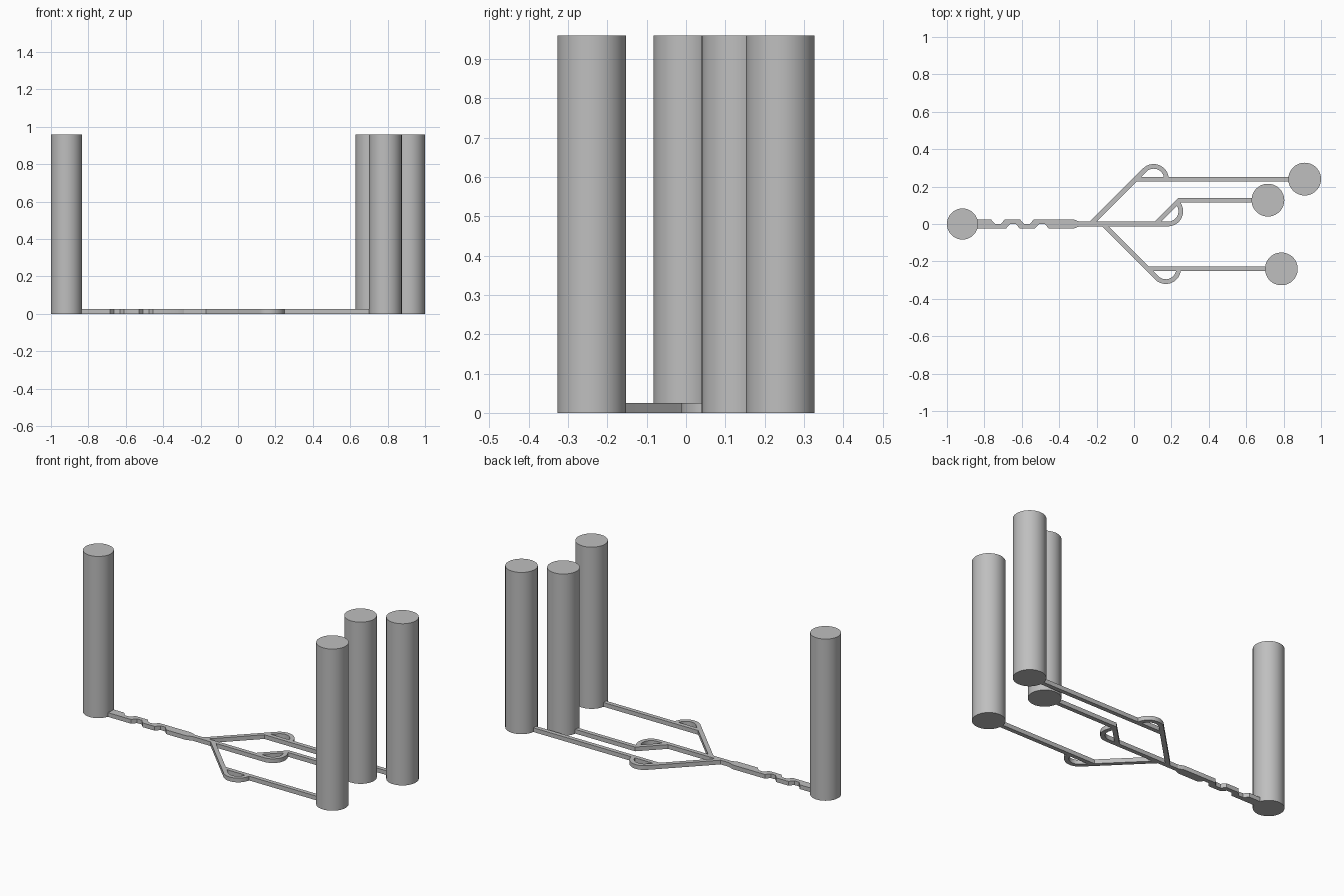
import bpy, bmesh
from math import cos, sin, radians
from mathutils import Vector

if "Cube" in bpy.data.objects:
    bpy.data.objects.remove(bpy.data.objects["Cube"], do_unlink=True)

grey = bpy.data.materials.new("plain_grey")
grey.use_nodes = True
colour = (0.52, 0.52, 0.52, 1)
grey.diffuse_color = colour
grey.node_tree.nodes["Principled BSDF"].inputs["Base Color"].default_value = colour

THICK, HALF, TALL, LOOP = 0.025, 0.0125, 0.96, 0.068


def finish(obj):
    obj.data.materials.append(grey)
    bpy.ops.object.select_all(action="DESELECT")
    obj.select_set(True)
    bpy.context.view_layer.objects.active = obj
    bpy.ops.object.shade_smooth_by_angle(angle=radians(30))


def plate(name, outline):
    """Extrude a flat outline up from the ground."""
    bm = bmesh.new()
    face = bm.faces.new([bm.verts.new((x, y, 0)) for x, y in outline])
    top = bmesh.ops.extrude_face_region(bm, geom=[face])["geom"]
    bmesh.ops.translate(bm, vec=(0, 0, THICK),
                        verts=[v for v in top if isinstance(v, bmesh.types.BMVert)])
    bmesh.ops.recalc_face_normals(bm, faces=bm.faces)
    mesh = bpy.data.meshes.new(name)
    bm.to_mesh(mesh)
    bm.free()
    obj = bpy.data.objects.new(name, mesh)
    bpy.context.collection.objects.link(obj)
    finish(obj)


def channel(name, path):
    """Constant-width strip with mitred corners along a path."""
    pts = [Vector(p) for p in path]
    dirs = [(b - a).normalized() for a, b in zip(pts, pts[1:])]
    left, right = [], []
    for i, p in enumerate(pts):
        d0, d1 = dirs[max(i - 1, 0)], dirs[min(i, len(dirs) - 1)]
        t = (d0 + d1).normalized()
        side = Vector((-t.y, t.x)) * HALF / t.dot(d0)
        left.append(p + side)
        right.append(p - side)
    plate(name, left + right[::-1])


def arc(cx, cy, start, end, steps=20):
    angles = [radians(start + (end - start) * i / steps) for i in range(steps + 1)]
    return [(cx + LOOP * cos(a), cy + LOOP * sin(a)) for a in angles]


def column(name, x, y, r):
    bpy.ops.mesh.primitive_cylinder_add(vertices=64, radius=r, depth=TALL,
                                        location=(x, y, TALL / 2))
    obj = bpy.context.object
    obj.name = name
    finish(obj)


# Port columns
column("inlet_column", -0.917, 0, 0.083)
column("back_outlet_column", 0.9125, 0.24, 0.0875)
column("middle_outlet_column", 0.716, 0.1275, 0.0875)
column("front_outlet_column", 0.788, -0.24, 0.0875)


# Mixing channel with staggered notches on both edges
def notches(starts, edge):
    pts = []
    for s in starts:
        pts += [(s, edge), (s + 0.022, 0), (s + 0.053, 0), (s + 0.075, edge)]
    return pts


upper = [(-0.9, 0.025)] + notches((-0.765, -0.61), 0.025) + [(-0.325, 0.025), (-0.29, HALF)]
lower = [(-0.9, -0.025)] + notches((-0.685, -0.53), -0.025) + [(-0.325, -0.025), (-0.29, -HALF)]
plate("mixing_channel", upper + lower[::-1])

# Side branches: a diagonal that curls back into a straight run
for name, side, cx, end in (("back", 1, 0.105, 0.9), ("front", -1, 0.17, 0.78)):
    y = 0.24
    diagonal_start = (cx - LOOP * 2 ** 0.5 - y, 0)
    path = [diagonal_start] + arc(cx, y, 135, 0)
    channel(name + "_loop_branch", [(px, py * side) for px, py in path])
    channel(name + "_straight_run", [(cx - LOOP * 2 ** 0.5, y * side), (end, y * side)])

# Middle branch: trunk curls up into the diagonal
channel("trunk_and_middle_loop", [(-0.3, 0)] + arc(0.182, LOOP, -90, 45))
channel("middle_outlet_run", [(0.114, 0), (0.2415, 0.1275), (0.7, 0.1275)])
